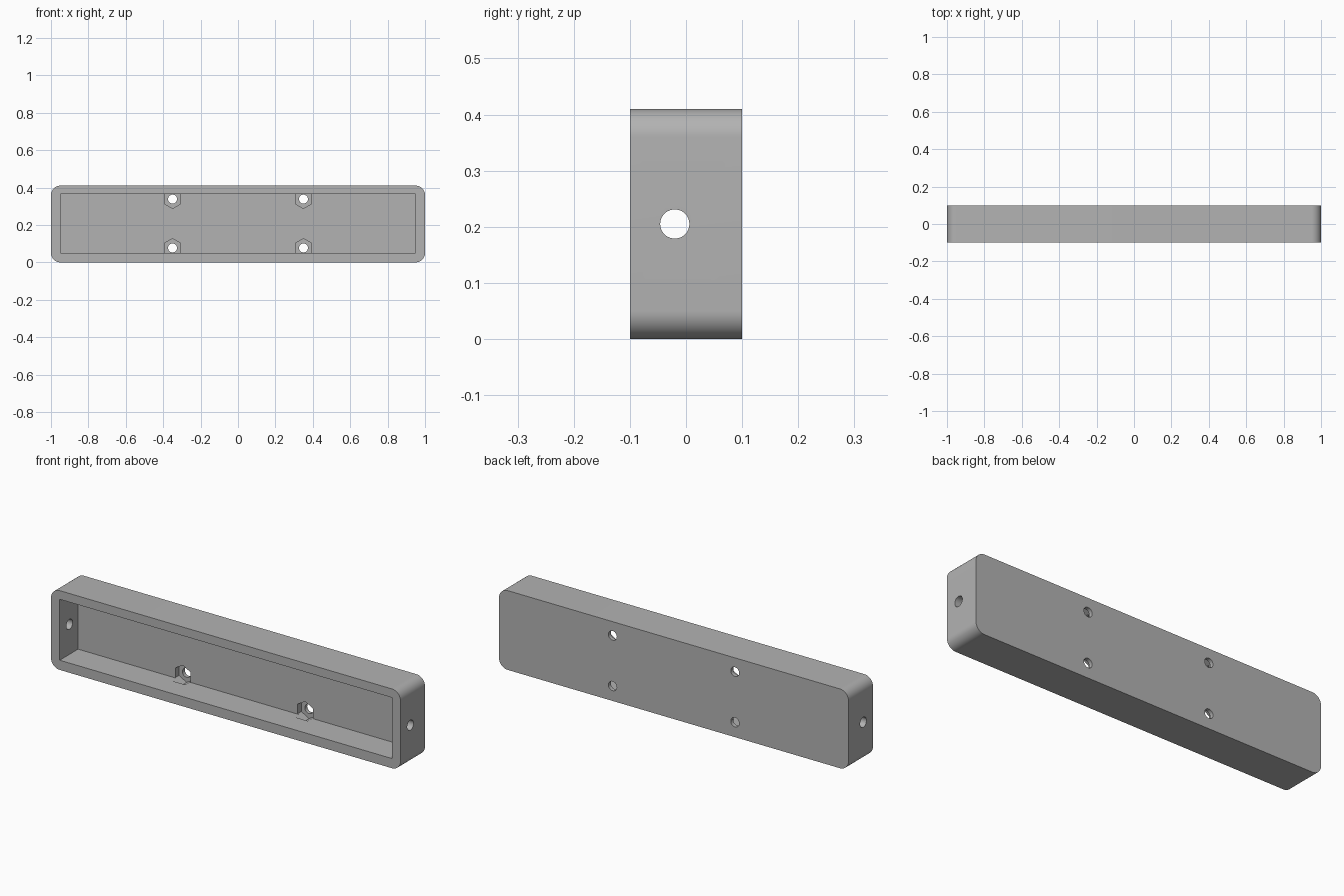
import bpy
import bmesh
from math import pi, radians
from mathutils import Matrix

LENGTH, DEPTH, HEIGHT = 2.0, 0.2, 0.41
WALL, CORNER = 0.05, 0.05
MID = HEIGHT / 2

default = bpy.data.objects.get("Cube")
if default:
    bpy.data.objects.remove(default, do_unlink=True)

grey = bpy.data.materials.new("plain grey")
grey.use_nodes = True
colour = (0.45, 0.45, 0.45, 1)
grey.diffuse_color = colour
grey.node_tree.nodes["Principled BSDF"].inputs["Base Color"].default_value = colour


def make_object(name, bm):
    mesh = bpy.data.meshes.new(name)
    bm.to_mesh(mesh)
    bm.free()
    mesh.materials.append(grey)
    obj = bpy.data.objects.new(name, mesh)
    bpy.context.collection.objects.link(obj)
    return obj


def block(x, y0, y1, z0, z1):
    bm = bmesh.new()
    bmesh.ops.create_cube(bm, size=1, matrix=Matrix.Translation(
        (0, (y0 + y1) / 2, (z0 + z1) / 2)) @ Matrix.Diagonal((2 * x, y1 - y0, z1 - z0, 1)))
    return bm


def prism(sides, radius, length, centre, axis, spin=0):
    turn = Matrix.Rotation(pi / 2, 4, axis)
    bm = bmesh.new()
    bmesh.ops.create_cone(bm, cap_ends=True, segments=sides, radius1=radius,
                          radius2=radius, depth=length,
                          matrix=Matrix.Translation(centre) @ turn @ Matrix.Rotation(spin, 4, "Z"))
    return bm


def cut(target, name, bm):
    cutter = make_object(name, bm)
    cutter.hide_render = True
    mod = target.modifiers.new(name, "BOOLEAN")
    mod.operation, mod.solver, mod.object = "DIFFERENCE", "EXACT", cutter
    bpy.context.view_layer.objects.active = target
    bpy.ops.object.modifier_apply(modifier=mod.name)
    bpy.data.objects.remove(cutter, do_unlink=True)


# Outer shell with its four long corners rounded
bm = block(LENGTH / 2, -DEPTH / 2, DEPTH / 2, 0, HEIGHT)
edges = [e for e in bm.edges if abs(e.verts[0].co.y - e.verts[1].co.y) > 0.1]
bmesh.ops.bevel(bm, geom=edges, offset=CORNER, segments=14, profile=0.5, affect="EDGES")
housing = make_object("housing", bm)

# Open front cavity
floor_y = DEPTH / 2 - WALL
cut(housing, "cavity", block(LENGTH / 2 - WALL, -DEPTH, floor_y, WALL, HEIGHT - WALL + 0.005))

# Cable hole through both ends
cut(housing, "end_hole", prism(40, 0.026, LENGTH * 1.2, (0, -0.02, MID), "Y"))

# Hexagonal nut pockets with screw holes through the back
for x in (-0.35, 0.35):
    for z in (MID - 0.128, MID + 0.133):
        cut(housing, "nut_pocket", prism(6, 0.05, 0.065, (x, 0.0475, z), "X"))
        cut(housing, "screw_hole", prism(32, 0.024, 0.2, (x, 0.1, z), "X"))

bpy.ops.object.select_all(action="DESELECT")
housing.select_set(True)
bpy.context.view_layer.objects.active = housing
bpy.ops.object.shade_smooth_by_angle(angle=radians(30))
